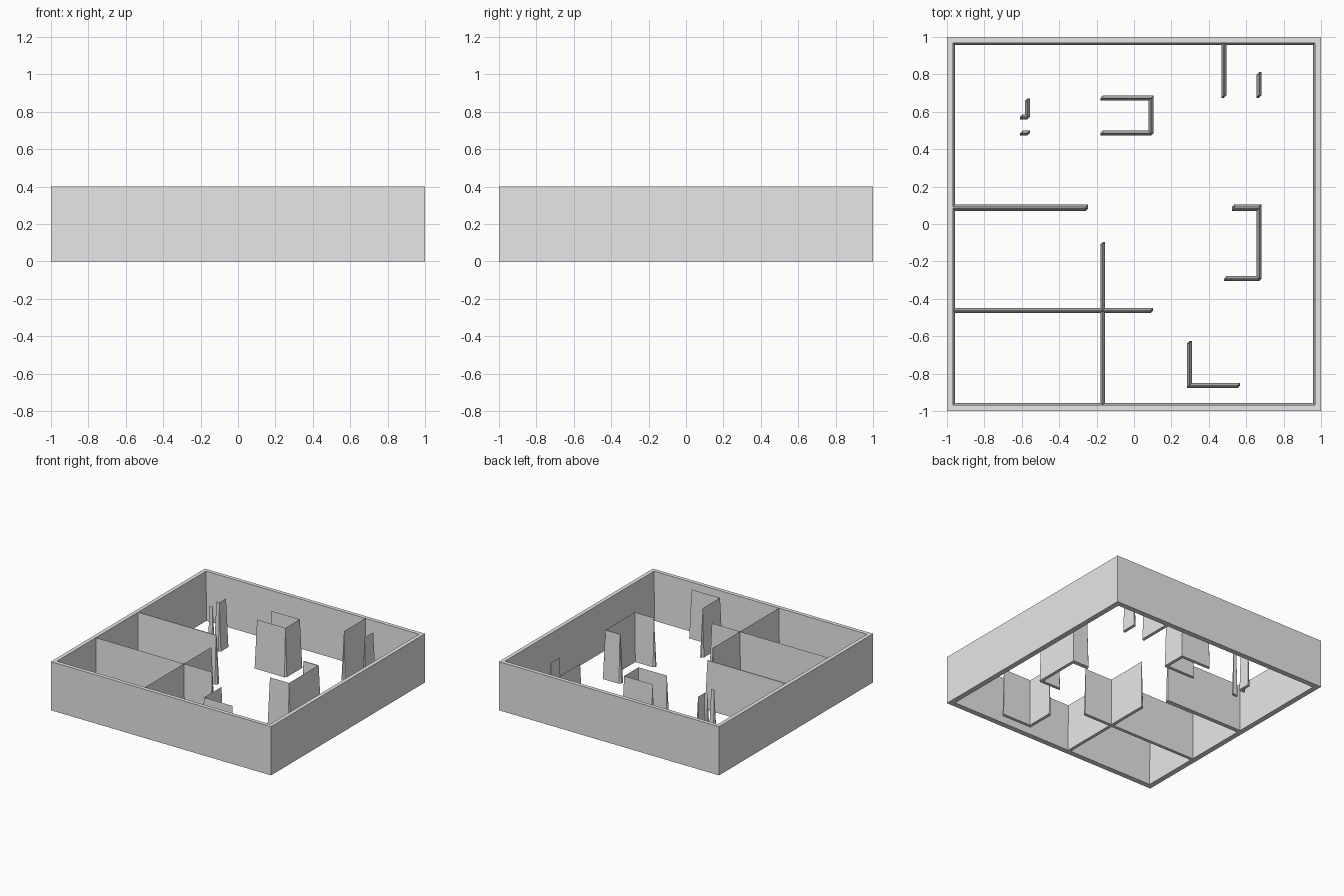
import bpy
import bmesh

cube = bpy.data.objects.get("Cube")
if cube:
    bpy.data.objects.remove(cube, do_unlink=True)

HEIGHT = 0.4
TAPER = 0.0135   # how far each wall side leans in towards its ridge
REACH = 0.98     # inner walls run into the outer wall up to here

grey = bpy.data.materials.new("plain_grey")
grey.use_nodes = True
colour = (0.8, 0.8, 0.8, 1)
grey.diffuse_color = colour
grey.node_tree.nodes["Principled BSDF"].inputs["Base Color"].default_value = colour


def finish(bm, name):
    bmesh.ops.recalc_face_normals(bm, faces=bm.faces)
    mesh = bpy.data.meshes.new(name)
    bm.to_mesh(mesh)
    bm.free()
    mesh.materials.append(grey)
    obj = bpy.data.objects.new(name, mesh)
    bpy.context.collection.objects.link(obj)


def add_wall(bm, x0, y0, x1, y1):
    """Tapered wall on a footprint with two clipped corners."""
    t = min(TAPER, (x1 - x0) / 2, (y1 - y0) / 2)
    base = [(x0, y0), (x1 - t, y0), (x1, y0 + t),
            (x1, y1), (x0 + t, y1), (x0, y1 - t)]
    ridge = {(x, y) for x in (x0 + t, x1 - t) for y in (y0 + t, y1 - t)}
    verts = [bm.verts.new((x, y, 0)) for x, y in base]
    verts += [bm.verts.new((x, y, HEIGHT)) for x, y in sorted(ridge)]
    bmesh.ops.convex_hull(bm, input=verts)


def wall_group(name, *footprints):
    bm = bmesh.new()
    for footprint in footprints:
        add_wall(bm, *footprint)
    finish(bm, name)


# Outer wall: square rings joined into a closed frame, sloping inside
bm = bmesh.new()
rings = []
for half, z in ((1, 0), (1, HEIGHT), (0.968, HEIGHT), (0.956, 0)):
    rings.append([bm.verts.new((sx * half, sy * half, z))
                  for sx, sy in ((-1, -1), (1, -1), (1, 1), (-1, 1))])
for i, ring in enumerate(rings):
    following = rings[(i + 1) % len(rings)]
    for j in range(4):
        k = (j + 1) % 4
        bm.faces.new((ring[j], ring[k], following[k], following[j]))
finish(bm, "outer_wall")

# Long walls dividing the left-hand rooms
wall_group("middle_room_wall", (-REACH, 0.07, -0.245, 0.105))
wall_group("front_room_walls",
           (-REACH, -0.476, 0.102, -0.45),
           (-0.18, -REACH, -0.154, -0.095))

# Three-sided alcove near the back
wall_group("back_alcove",
           (-0.18, 0.66, 0.104, 0.686),
           (-0.18, 0.473, 0.104, 0.499),
           (0.078, 0.473, 0.104, 0.686))

# Back corner partition and its free-standing neighbour
wall_group("back_partition", (0.468, 0.675, 0.494, REACH))
wall_group("back_screen", (0.656, 0.675, 0.682, 0.813))

# Three-sided bay on the side
wall_group("side_bay",
           (0.523, 0.07, 0.682, 0.105),
           (0.656, -0.305, 0.682, 0.105),
           (0.482, -0.305, 0.682, -0.279))

# L-shaped screen near the front
wall_group("front_screen",
           (0.283, -0.877, 0.309, -0.625),
           (0.283, -0.877, 0.567, -0.851))

# Small posts
wall_group("small_corner_post",
           (-0.583, 0.56, -0.557, 0.671),
           (-0.61, 0.56, -0.557, 0.586))
wall_group("small_post", (-0.61, 0.473, -0.557, 0.499))
